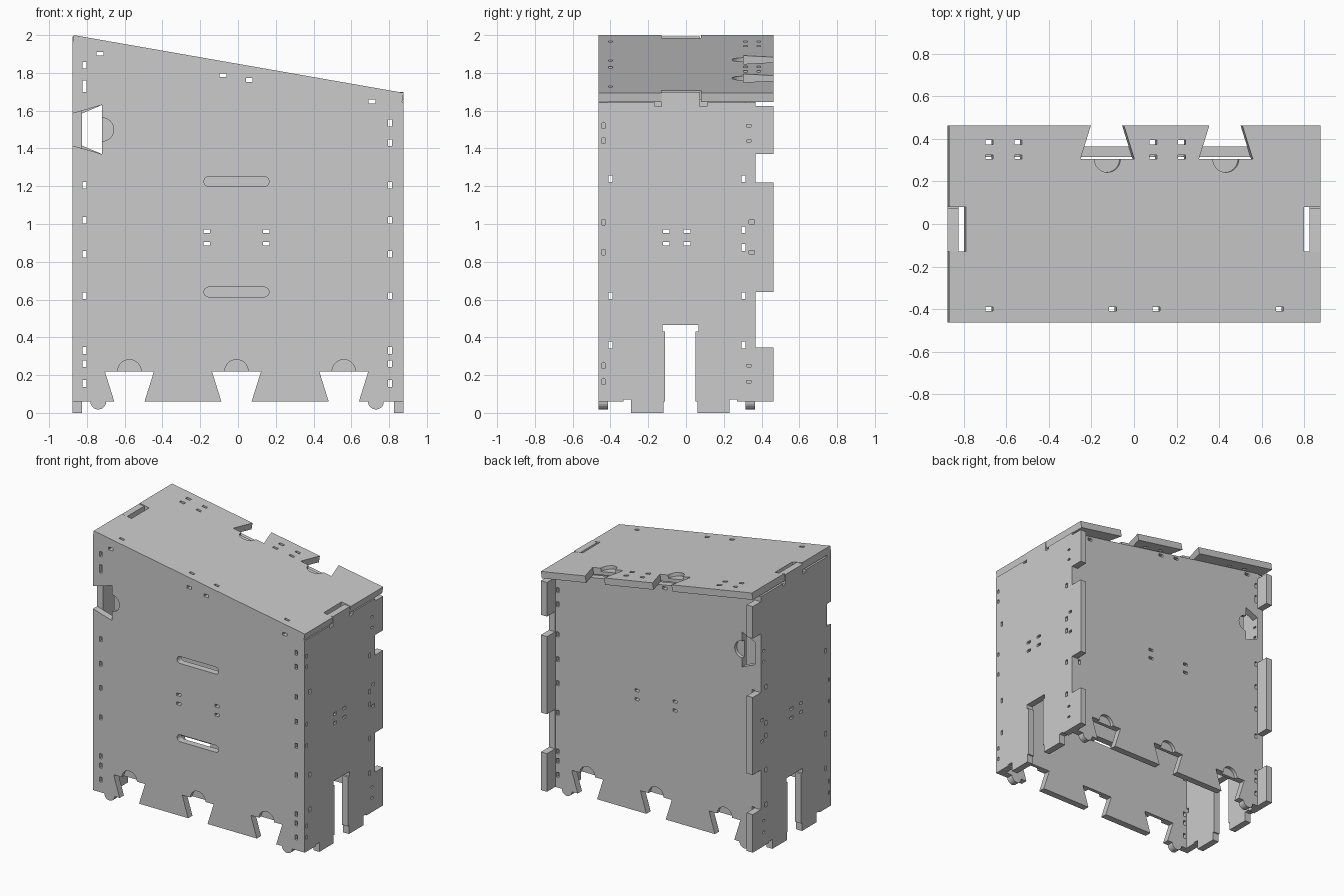
import bpy, bmesh
from math import sin, cos, pi, atan
from mathutils import Matrix, Vector

if "Cube" in bpy.data.objects:
    bpy.data.objects.remove(bpy.data.objects["Cube"])

T = 0.05            # panel thickness
W = 0.876           # half width
S = 0.175           # roof slope
A = atan(S)


def under(x):
    """Height of the roof underside at x."""
    return 2 - S * (x + 0.87) - T / cos(A)


def rect(u, v, w=0.02, h=0.036):
    return [(u - w/2, v - h/2), (u + w/2, v - h/2), (u + w/2, v + h/2), (u - w/2, v + h/2)]


def slot(u, v, w, h, n=8):
    r = h / 2
    d = w / 2 - r
    right = [(u + d + r*sin(pi*i/n), v - r*cos(pi*i/n)) for i in range(n + 1)]
    left = [(u - d - r*sin(pi*i/n), v + r*cos(pi*i/n)) for i in range(n + 1)]
    return right + left


def knob(u, v, r=0.042, n=10):
    return [(u - r*cos(pi*i/n), v - r*sin(pi*i/n)) for i in range(n + 1)]


def frame(origin, u, v):
    u, v = Vector(u).normalized(), Vector(v).normalized()
    m = Matrix((u, v, u.cross(v))).transposed().to_4x4()
    m.translation = origin
    return m


def plate(name, outline, holes, mat, discs=(), pits=()):
    """Filled profile with holes; discs are shallow round recesses (u, v, face), pits are boxes."""
    cu = bpy.data.curves.new(name, 'CURVE')
    cu.dimensions = '2D'
    cu.fill_mode = 'BOTH'
    cu.extrude = T / 2
    for pts in [outline] + holes:
        sp = cu.splines.new('POLY')
        sp.points.add(len(pts) - 1)
        for p, (u, v) in zip(sp.points, pts):
            p.co = (u, v, 0, 1)
        sp.use_cyclic_u = True
    tmp = bpy.data.objects.new(name + "_profile", cu)
    bpy.context.collection.objects.link(tmp)
    bpy.context.view_layer.update()
    dg = bpy.context.evaluated_depsgraph_get()
    me = bpy.data.meshes.new_from_object(tmp.evaluated_get(dg))
    bpy.data.objects.remove(tmp)
    bm = bmesh.new()
    bm.from_mesh(me)
    bmesh.ops.remove_doubles(bm, verts=bm.verts, dist=1e-5)
    bmesh.ops.recalc_face_normals(bm, faces=bm.faces)
    for f in bm.faces:
        f.smooth = False
    bm.to_mesh(me)
    bm.free()
    ob = bpy.data.objects.new(name, me)
    bpy.context.collection.objects.link(ob)
    ob.matrix_world = mat
    if discs or pits:
        cb = bmesh.new()
        for u, v, face in discs:
            bmesh.ops.create_cone(cb, cap_ends=True, segments=32, radius1=0.062, radius2=0.062,
                                  depth=T, matrix=Matrix.Translation((u, v, face * T / 2)))
        for u, v, w, h in pits:
            bmesh.ops.create_cube(cb, size=1, matrix=Matrix.Translation((u, v, 0))
                                  @ Matrix.Diagonal((w, h, 0.015, 1)))
        cm = bpy.data.meshes.new(name + "_cutter")
        cb.to_mesh(cm)
        cb.free()
        cut = bpy.data.objects.new(name + "_cutter", cm)
        bpy.context.collection.objects.link(cut)
        cut.matrix_world = mat
        cut.hide_render = True
        cut.hide_set(True)
        mod = ob.modifiers.new("recess", 'BOOLEAN')
        mod.operation = 'DIFFERENCE'
        mod.solver = 'EXACT'
        mod.object = cut
    return ob


# Front and back walls with dovetail cutouts, feet and bolt holes
DOVE = (-0.575, -0.008, 0.56)


def wall(name, w, y, face, handles):
    o = [(-w, 0.06)] + knob(-0.74, 0.06)
    for c in DOVE:
        o += [(c - 0.08, 0.06), (c - 0.13, 0.22), (c + 0.13, 0.22), (c + 0.08, 0.06)]
    o += knob(0.73, 0.06) + [(w, 0.06), (w, under(w)), (-w, under(-w)),
                             (-w, 1.585), (-0.72, 1.63), (-0.72, 1.37), (-w, 1.415)]
    low = (0.155, 0.26, 0.33, 0.62, 0.84, 1.02, 1.205)
    holes = [rect(-0.812, z) for z in low + (1.84,)] + [rect(-0.812, 1.73, 0.02, 0.06)]
    holes += [rect(0.805, z) for z in low + (1.43, 1.535)]
    holes += [rect(x, z, 0.036, 0.02) for x in (-0.165, 0.15) for z in (0.895, 0.962)]
    holes += [rect(x, under(x) - 0.024, 0.036, 0.02) for x in (-0.73, -0.08, 0.06, 0.71)]
    if handles:
        holes += [slot(-0.008, z, 0.345, 0.052) for z in (0.64, 1.225)]
    discs = [(c, 0.22, face) for c in DOVE] + [(-0.72, 1.5, face)]
    pits = [(s * w, z, 0.06, 0.028) for s in (-1, 1)
            for z in (0.165, 0.25, 0.85, 1.01, 1.44, 1.52)] if handles else []
    pits = [p for p in pits if not (p[0] < 0 and p[1] > 1.3)]
    plate(name, o, holes, frame((0, y, 0), (1, 0, 0), (0, 0, 1)), discs, pits)


wall("front_wall", W, -0.4375, 1, True)
wall("back_wall", W - T, 0.34, -1, False)


# Side walls with rear fingers, a leg opening and a roof tab
def side(name, x, top, tab):
    o = [(-0.4125, 0.06), (-0.33, 0.06), (-0.33, 0.07), (-0.29, 0.07), (-0.29, 0),
         (-0.12, 0), (-0.12, 0.06), (-0.11, 0.06), (-0.11, 0.43), (-0.125, 0.43), (-0.125, 0.465),
         (0.065, 0.465), (0.065, 0.43), (0.05, 0.43), (0.05, 0.06), (0.06, 0.06), (0.06, 0),
         (0.23, 0), (0.23, 0.07), (0.27, 0.07), (0.27, 0.06)]
    for a, b in ((0.06, 0.345), (0.64, 1.22), tab):
        o += [(0.4625, a), (0.4625, b), (0.367, b)]
        nxt = {0.345: 0.64, 1.22: tab[0]}.get(b)
        if nxt:
            o.append((0.367, nxt))
    o += [(0.367, top), (0.11, top), (0.11, top - 0.02), (0.075, top - 0.02), (0.075, top + 0.055),
          (-0.13, top + 0.055), (-0.13, top - 0.02), (-0.165, top - 0.02), (-0.165, top),
          (-0.4125, top)]
    holes = [rect(y, z) for y in (-0.4, 0.305) for z in (0.36, 0.62, 1.24)]
    holes += [rect(0.305, z) for z in (0.875, 0.97)]
    holes += [rect(y, z, 0.036, 0.02) for y in (-0.105, 0.005) for z in (0.895, 0.962)]
    holes += [slot(0.333, z, 0.028, 0.015, 4) for z in (0.165, 0.25, 1.44, 1.52)]
    holes += [rect(0.348, z, 0.03, 0.02) for z in (0.85, 1.01)]
    plate(name, o, holes, frame((x, 0, 0), (0, 1, 0), (0, 0, 1)))


side("right_wall", W - T / 2, 1.643, (1.37, 1.625))
side("left_wall", -W + T / 2, 1.937, (1.66, 1.90))

# Sloped roof, drawn in its own plane with u stretched along the slope
K = 1 / cos(A)


def stretch(pts):
    return [(u * K, v) for u, v in pts]


B, F = 0.4625, -0.4625
L, R = -0.869, 0.877
roof = [(L, F), (R, F), (R, -0.13), (0.80, -0.13), (0.80, 0.08), (R, 0.08), (R, B)]
CUTS = (0.432, -0.125)
for c in CUTS:
    roof += [(c + 0.078, B), (c + 0.127, 0.305), (c - 0.127, 0.305), (c - 0.078, B)]
roof += [(L, B), (L, 0.08), (-0.79, 0.08), (-0.79, -0.13), (L, -0.13)]
holes = [rect(x, y, 0.036, 0.02) for x in (-0.68, -0.545, 0.09, 0.225) for y in (0.315, 0.385)]
holes += [rect(x, -0.4, 0.036, 0.02) for x in (-0.68, -0.1, 0.105, 0.685)]
mat = frame((0, 0, 2 - S * 0.87), (1, 0, -S), (0, 1, 0)) @ Matrix.Translation((0, 0, -T / 2))
plate("roof", stretch(roof), [stretch(h) for h in holes], mat, [(c * K, 0.305, 1) for c in CUTS])
